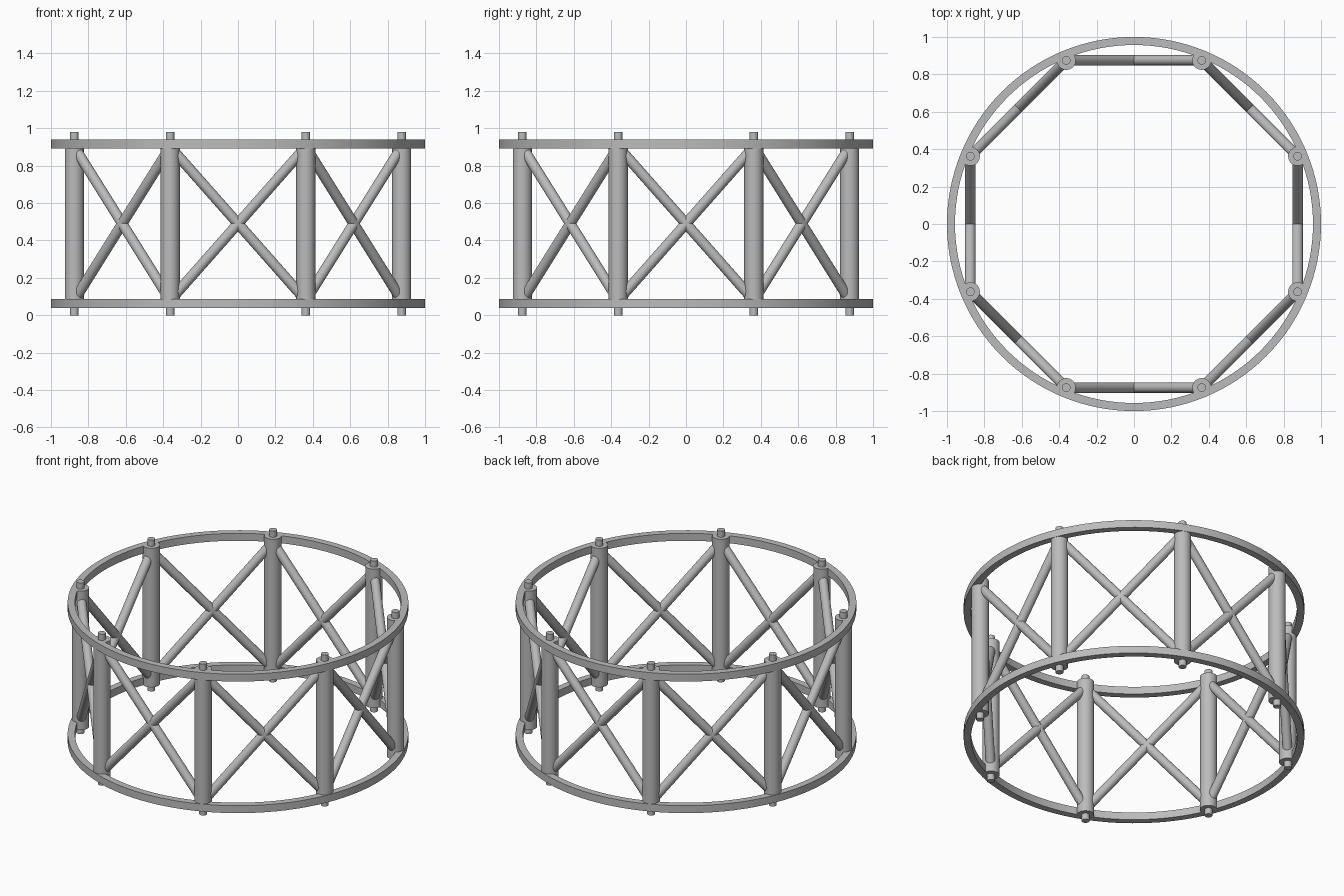
import bpy, bmesh, math
from mathutils import Vector

cube = bpy.data.objects.get("Cube")
if cube:
    bpy.data.objects.remove(cube, do_unlink=True)

SIDES = 8
POST_CIRCLE = 0.947
HEIGHT = 0.98
MID = HEIGHT / 2

steel = bpy.data.materials.new("grey steel")
steel.use_nodes = True
steel.diffuse_color = (0.5, 0.5, 0.5, 1)
steel.node_tree.nodes["Principled BSDF"].inputs["Base Color"].default_value = (0.5, 0.5, 0.5, 1)


def finish(obj):
    obj.data.materials.append(steel)
    bpy.ops.object.select_all(action='DESELECT')
    obj.select_set(True)
    bpy.context.view_layer.objects.active = obj
    bpy.ops.object.shade_smooth_by_angle(angle=math.radians(35))


def rod(name, start, end, radius, segments=32):
    axis = end - start
    bpy.ops.mesh.primitive_cylinder_add(vertices=segments, radius=radius,
                                        depth=axis.length, location=(start + end) / 2)
    obj = bpy.context.object
    obj.name = name
    obj.rotation_euler = axis.to_track_quat('Z', 'Y').to_euler()
    finish(obj)


def hoop(name, low, high, inner=0.957, outer=1.0, segments=128):
    # Rectangular section swept around the vertical axis
    bm = bmesh.new()
    loops = []
    for r, z in ((inner, low), (outer, low), (outer, high), (inner, high)):
        loops.append([bm.verts.new((r * math.cos(math.tau * i / segments),
                                    r * math.sin(math.tau * i / segments), z))
                      for i in range(segments)])
    for k in range(4):
        a, b = loops[k], loops[(k + 1) % 4]
        for i in range(segments):
            j = (i + 1) % segments
            bm.faces.new((a[i], a[j], b[j], b[i]))
    bmesh.ops.recalc_face_normals(bm, faces=bm.faces)
    mesh = bpy.data.meshes.new(name)
    bm.to_mesh(mesh)
    bm.free()
    obj = bpy.data.objects.new(name, mesh)
    bpy.context.collection.objects.link(obj)
    finish(obj)


def station(i, z):
    angle = math.tau * (i + 0.5) / SIDES
    return Vector((POST_CIRCLE * math.cos(angle), POST_CIRCLE * math.sin(angle), z))


# Rings
hoop("lower_ring", 0.04, 0.088)
hoop("upper_ring", 0.892, 0.94)

# Posts with through pins, and crossed braces between neighbours
for i in range(SIDES):
    rod(f"post_{i + 1}", station(i, 0.04), station(i, 0.94), 0.051)
    rod(f"pin_{i + 1}", station(i, 0), station(i, HEIGHT), 0.023, 24)
    for label, rise in (("rising", 0.41), ("falling", -0.41)):
        rod(f"{label}_brace_{i + 1}", station(i, MID - rise),
            station(i + 1, MID + rise), 0.028, 24)
